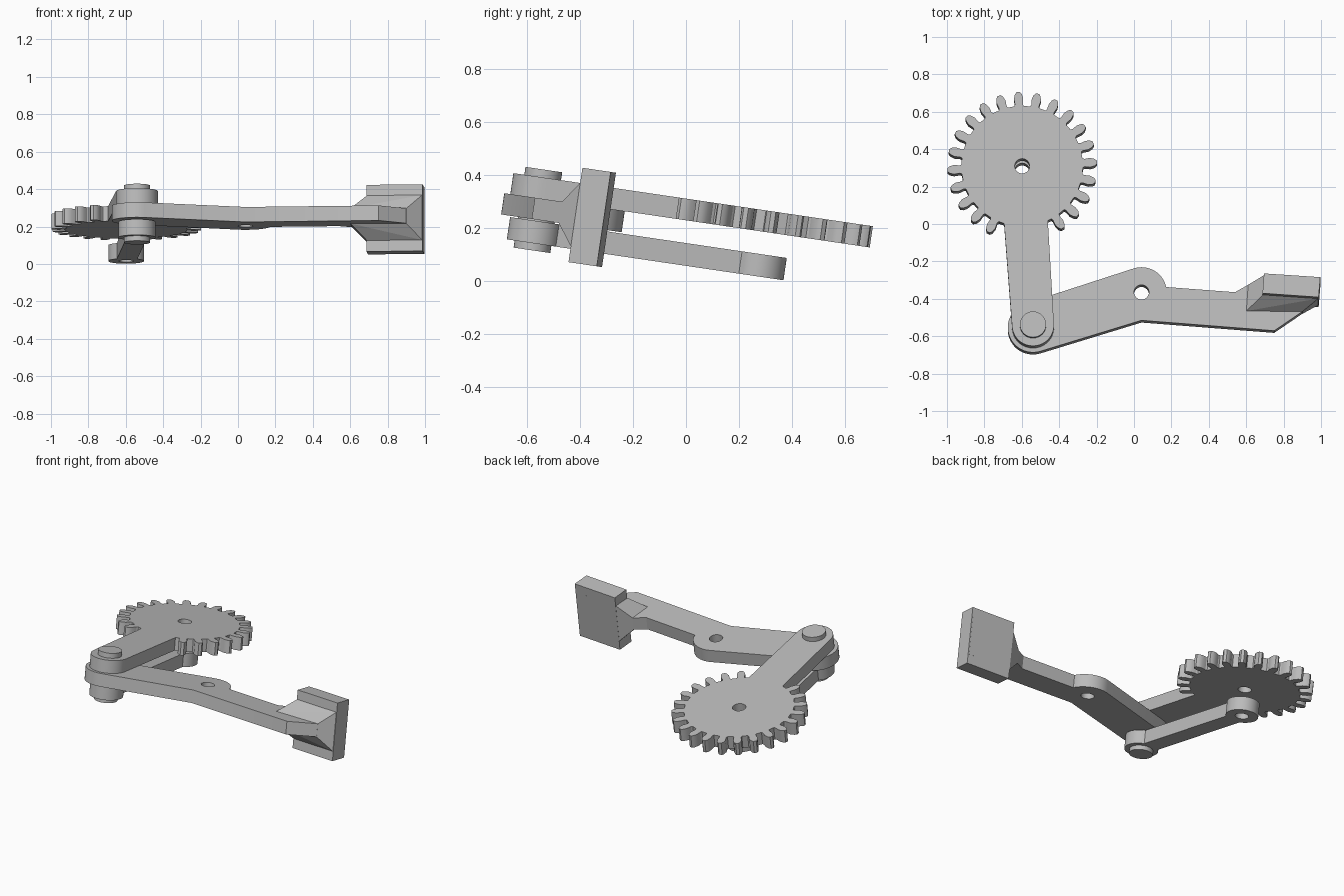
import bpy, bmesh
from math import radians, cos, sin, asin, degrees, atan2, hypot

if "Cube" in bpy.data.objects:
    bpy.data.objects.remove(bpy.data.objects["Cube"], do_unlink=True)

TILT = radians(-8.4)           # the whole linkage leans forward
PIVOT = (-0.54, -0.592)
GEAR = (-0.598, 0.268)
BOSS = (0.04, -0.402)

steel = bpy.data.materials.new("light_grey_steel")
steel.use_nodes = True
GREY = (0.5, 0.5, 0.5, 1)
steel.diffuse_color = GREY
steel.node_tree.nodes["Principled BSDF"].inputs["Base Color"].default_value = GREY


def finish(name, bm):
    bmesh.ops.recalc_face_normals(bm, faces=bm.faces)
    mesh = bpy.data.meshes.new(name)
    bm.to_mesh(mesh)
    bm.free()
    mesh.materials.append(steel)
    ob = bpy.data.objects.new(name, mesh)
    bpy.context.collection.objects.link(ob)
    ob.rotation_euler.x = TILT
    return ob


def smooth(ob):
    bpy.ops.object.select_all(action='DESELECT')
    ob.select_set(True)
    bpy.context.view_layer.objects.active = ob
    bpy.ops.object.shade_smooth_by_angle(angle=radians(25))


def polar(centre, r, deg):
    a = radians(deg)
    return centre[0] + r * cos(a), centre[1] + r * sin(a)


def arc(centre, r, start, end, n=24):
    return [polar(centre, r, start + (end - start) * i / n) for i in range(n + 1)]


def plate(name, outline, low, high):
    """Extrude a flat outline between two heights."""
    bm = bmesh.new()
    face = bm.faces.new([bm.verts.new((x, y, low)) for x, y in outline])
    top = bmesh.ops.extrude_face_region(bm, geom=[face])["geom"]
    for v in top:
        if isinstance(v, bmesh.types.BMVert):
            v.co.z = high
    return finish(name, bm)


def drill(ob, centre, r):
    """Cut a round hole through a plate."""
    cutter = plate("hole_cutter", arc(centre, r, 0, 345, 23), -0.5, 1)
    cutter.hide_render = True
    mod = ob.modifiers.new("hole", 'BOOLEAN')
    mod.object = cutter
    mod.solver = 'EXACT'
    bpy.context.view_layer.objects.active = ob
    bpy.context.view_layer.update()
    bpy.ops.object.modifier_apply(modifier=mod.name)
    bpy.data.objects.remove(cutter, do_unlink=True)


def hull(name, points):
    bm = bmesh.new()
    verts = [bm.verts.new(p) for p in points]
    bmesh.ops.convex_hull(bm, input=verts)
    bmesh.ops.dissolve_limit(bm, angle_limit=radians(2), verts=bm.verts, edges=bm.edges)
    return finish(name, bm)


link_angle = degrees(atan2(PIVOT[1] - GEAR[1], PIVOT[0] - GEAR[0]))

# Gear with its crank link, one outline: teeth all round except at the link
outline = []
for k in range(-4, 17):
    mid = 3 + 15 * k
    tooth = [(0.325, 4.4), (0.335, 3.6), (0.365, 3.9), (0.388, 2.8), (0.4, 1.3)]
    outline += [polar(GEAR, r, mid - h) for r, h in tooth]
    outline += [polar(GEAR, r, mid + h) for r, h in reversed(tooth)]
spread = degrees(asin(0.117 / 0.325))
outline.append(polar(GEAR, 0.325, 360 + link_angle - spread))
outline += arc(PIVOT, 0.112, link_angle + 270, link_angle + 450)
outline.append(polar(GEAR, 0.325, link_angle + spread))
gear = plate("gear_crank", outline, 0.225, 0.306)
drill(gear, GEAR, 0.04)
smooth(gear)

# Lower link: narrow bar with a round boss at each end
ends = []
for centre, r, facing in ((GEAR, 0.096, link_angle + 180), (PIVOT, 0.1, link_angle + 360)):
    half = 180 - degrees(asin(0.055 / r))
    ends += arc(centre, r, facing - half, facing + half, 32)
lower = plate("lower_link", ends, 0.055, 0.14)
drill(lower, GEAR, 0.04)
smooth(lower)

# Rocker arm: round pivot end, bent at the boss, oblique cut at the far end
slope = degrees(atan2(BOSS[1] - PIVOT[1], BOSS[0] - PIVOT[0]))
arm = arc(PIVOT, 0.135, slope + 90, slope + 270)
arm += [(0.04, -0.554), (0.75, -0.61), (0.985, -0.448), (0.985, -0.4),
        (0.69, -0.38), (0.61, -0.362), (0.54, -0.402), (0.172, -0.374)]
arm += arc(BOSS, 0.135, 12, slope + 90, 16)
rocker = plate("rocker_arm", arm, 0.145, 0.226)
drill(rocker, BOSS, 0.04)
smooth(rocker)

# Flared web from the arm to the pad, then the pad itself
MID = 0.185
web = []
for side in (-1, 1):
    base = [(0.6, -0.504), (0.9, -0.507), (0.61, -0.362)]
    root = [(0.69, -0.428), (0.985, -0.448), (0.695, -0.322), (0.99, -0.34)]
    web += [(x, y, MID + side * 0.0405) for x, y in base]
    web += [(x, y, MID + side * 0.122) for x, y in root]
hull("pad_web", web)
plate("pad", [(0.687, -0.428), (0.987, -0.449), (0.996, -0.341), (0.695, -0.321)], 0.004, 0.364)

# Pivot pin through all three links
pin = plate("pivot_pin", arc(PIVOT, 0.07, 0, 350, 35), 0.028, 0.336)
smooth(pin)
